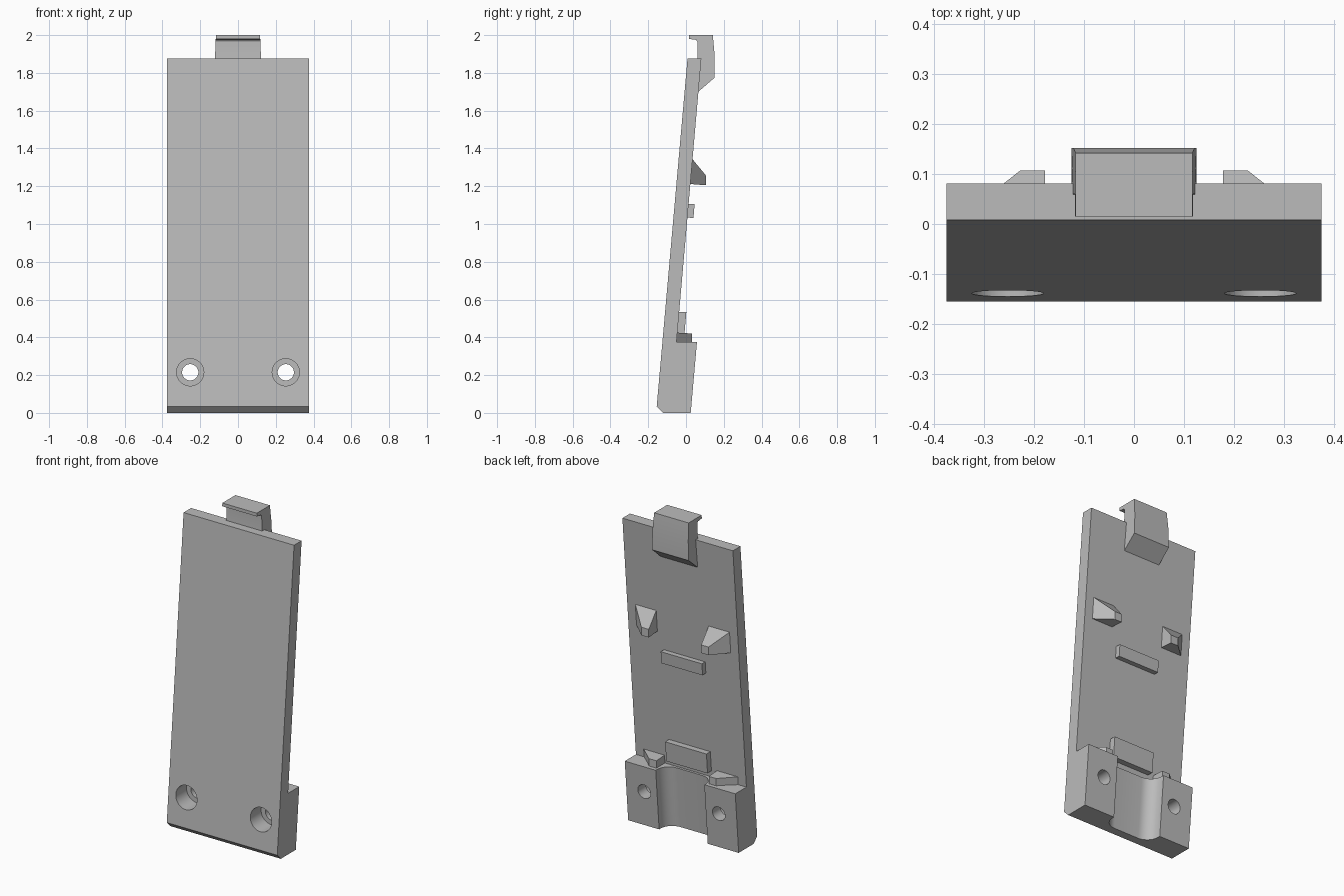
import bpy, bmesh, math
from mathutils import Matrix

old = bpy.data.objects.get("Cube")
if old:
    bpy.data.objects.remove(old, do_unlink=True)

grey = bpy.data.materials.new("plain grey")
grey.use_nodes = True
colour = (0.5, 0.5, 0.5, 1)
grey.diffuse_color = colour
grey.node_tree.nodes["Principled BSDF"].inputs["Base Color"].default_value = colour

LEAN = math.tan(math.radians(5))   # backward lean of the whole plate


def back(z):
    """Depth of the plate's rear surface at height z."""
    return -0.083 + z * LEAN


def finish(name, bm):
    bmesh.ops.recalc_face_normals(bm, faces=bm.faces)
    mesh = bpy.data.meshes.new(name)
    bm.to_mesh(mesh)
    bm.free()
    mesh.materials.append(grey)
    obj = bpy.data.objects.new(name, mesh)
    bpy.context.collection.objects.link(obj)
    return obj


def loft(name, ring_a, ring_b):
    """Closed solid between two matching rings of points."""
    bm = bmesh.new()
    a = [bm.verts.new(p) for p in ring_a]
    b = [bm.verts.new(p) for p in ring_b]
    bm.faces.new(a)
    bm.faces.new(b[::-1])
    for i in range(len(a)):
        j = (i + 1) % len(a)
        bm.faces.new((a[i], b[i], b[j], a[j]))
    return finish(name, bm)


def side_profile(name, points, half):
    """Extrude a (y, z) profile across x; half(z) gives the half width."""
    return loft(name, [(-half(z), y, z) for y, z in points],
                [(half(z), y, z) for y, z in points])


def cylinder(name, x, y0, y1, z, radius):
    bm = bmesh.new()
    place = Matrix.Translation((x, (y0 + y1) / 2, z)) @ Matrix.Rotation(math.pi / 2, 4, "X")
    bmesh.ops.create_cone(bm, cap_ends=True, segments=40, radius1=radius,
                          radius2=radius, depth=y1 - y0, matrix=place)
    return finish(name, bm)


def cut(obj, cutter):
    cutter.hide_render = True
    mod = obj.modifiers.new("cut", "BOOLEAN")
    mod.operation = "DIFFERENCE"
    mod.solver = "EXACT"
    mod.object = cutter
    bpy.context.view_layer.objects.active = obj
    bpy.ops.object.modifier_apply(modifier=mod.name)
    bpy.data.objects.remove(cutter, do_unlink=True)


# Leaning plate with thick foot and chamfered toe
plate = side_profile("plate_and_foot", [
    (-0.12, 0), (0.025, 0), (0.058, 0.375), (back(0.375), 0.375),
    (back(1.875), 1.875), (0.008, 1.875), (-0.155, 0.035)], lambda z: 0.375)

# Round-cornered channel through the foot
half, fillet, floor = 0.165, 0.08, -0.068
corner = [(half - fillet + fillet * math.sin(t), floor + fillet - fillet * math.cos(t))
          for t in (math.pi / 2 * i / 10 for i in range(11))]
outline = corner + [(half, 0.3), (-half, 0.3)] + [(-x, y) for x, y in corner[::-1]]
cut(plate, loft("channel_cutter", *[[(x, y + z * LEAN, z) for x, y in outline]
                                    for z in (-0.1, 0.45)]))

# Screw holes with counterbores
for x in (-0.253, 0.253):
    cut(plate, cylinder("hole_cutter", x, -0.3, 0.3, 0.215, 0.043))
    cut(plate, cylinder("counterbore_cutter", x, -0.3, -0.035, 0.215, 0.072))

# Hooked clip at the top
side_profile("top_clip", [
    (0.015, 2), (0.142, 2), (0.152, 1.89), (0.152, 1.775), (0.065, 1.70),
    (0.04, 1.70), (0.06, 1.88), (0.06, 1.965), (0.054, 1.975), (0.015, 1.98)],
    lambda z: min(0.125, 0.117 + (2 - z) * 0.04))

# Cross ribs on the rear
for name, low, high, out in (("upper_rib", 1.035, 1.105, 0.032),
                             ("lower_rib", 0.415, 0.535, 0.038)):
    side_profile(name, [(back(low) - 0.02, low), (back(low) + out, low - 0.003),
                        (back(high) + out, high), (back(high) - 0.02, high)],
                 lambda z: 0.14)


def wedge(name, side, base_z, tip_z, tip_y):
    """Tapered lug whose inner face is upright."""
    def ring(x0, x1, zs, depth):
        return [(side * x, depth(z), z) for x, z in
                ((x0, zs[0]), (x1, zs[0]), (x1, zs[1]), (x0, zs[1]))]
    loft(name, ring(0.178, 0.322, base_z, lambda z: back(z) - 0.002),
         ring(0.178, 0.228, tip_z, lambda z: tip_y))


# Tapered lugs, upper pair and a pair resting on the foot
for label, side in (("left", 1), ("right", -1)):
    wedge(label + "_upper_lug", side, (1.212, 1.345), (1.205, 1.255), 0.107)
    wedge(label + "_lower_lug", side, (0.30, 0.425), (0.36, 0.42), 0.033)

for obj in bpy.context.collection.objects:
    obj.select_set(obj.type == "MESH" and grey.name in obj.data.materials)
bpy.context.view_layer.objects.active = plate
bpy.ops.object.shade_smooth_by_angle(angle=math.radians(20))
